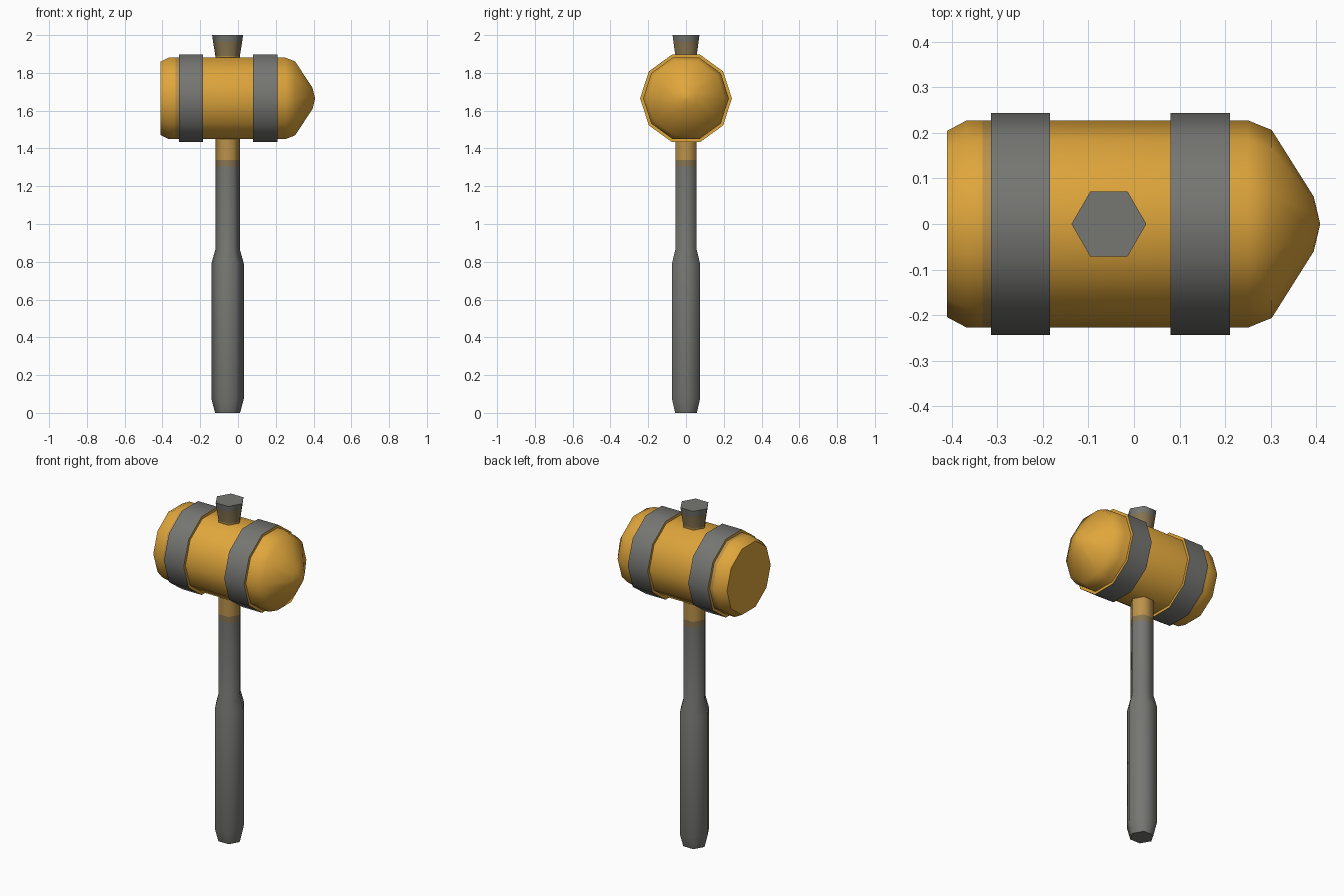
import bpy, bmesh, math
from mathutils import Vector

if "Cube" in bpy.data.objects:
    bpy.data.objects.remove(bpy.data.objects["Cube"])


def material(name, rgb):
    m = bpy.data.materials.new(name)
    m.diffuse_color = (*rgb, 1)
    m.use_nodes = True
    m.node_tree.nodes["Principled BSDF"].inputs["Base Color"].default_value = m.diffuse_color
    return m


gold = material("gold", (0.74, 0.38, 0.045))
dull_gold = material("dull gold", (0.50, 0.29, 0.07))
bronze = material("bronze", (0.24, 0.175, 0.08))
grey = material("grey", (0.18, 0.18, 0.17))


def lathe(name, profile, sides, place, mats, rule, smooth, closed=False):
    """Spin (distance, radius) points; place(d, a, b) puts them in the world."""
    bm = bmesh.new()
    rings = []
    for d, r in profile:
        rings.append([bm.verts.new(place(d, r * math.cos(2 * math.pi * i / sides),
                                         r * math.sin(2 * math.pi * i / sides)))
                      for i in range(sides)])
    pairs = list(zip(rings, rings[1:]))
    if closed:
        pairs.append((rings[-1], rings[0]))
    for k, (lo, hi) in enumerate(pairs):
        for i in range(sides):
            j = (i + 1) % sides
            bm.faces.new((lo[i], lo[j], hi[j], hi[i])).material_index = rule(k)
    if not closed:
        bm.faces.new(rings[0]).material_index = rule(0)
        bm.faces.new(rings[-1]).material_index = rule(len(pairs) - 1)
    bmesh.ops.remove_doubles(bm, verts=bm.verts, dist=0.0005)
    bmesh.ops.recalc_face_normals(bm, faces=bm.faces)
    me = bpy.data.meshes.new(name)
    bm.to_mesh(me)
    bm.free()
    for m in mats:
        me.materials.append(m)
    ob = bpy.data.objects.new(name, me)
    bpy.context.collection.objects.link(ob)
    bpy.ops.object.select_all(action='DESELECT')
    ob.select_set(True)
    bpy.context.view_layer.objects.active = ob
    bpy.ops.object.shade_smooth_by_angle(angle=math.radians(smooth))
    return ob


def upright(d, a, b):
    return Vector((-0.055 + a, b, d))


def sideways(d, a, b):
    return Vector((d, a, 1.665 + b))


# hexagonal handle: thick grip, shaft, gold neck and flared top
handle = [(0, 0.066), (0.075, 0.086), (0.79, 0.086), (0.865, 0.065), (1.305, 0.065),
          (1.34, 0.065), (1.89, 0.065), (1.965, 0.077), (2.0, 0.082)]
handle_colours = [0, 0, 0, 0, 1, 2, 1, 0]
lathe("handle", handle, 6, upright, (grey, bronze, dull_gold),
      lambda k: handle_colours[k], 62)

# ten-sided head with a chamfered back and a blunt point
head = [(-0.41, 0.204), (-0.367, 0.227), (-0.332, 0.227), (-0.313, 0.227),
        (0.25, 0.227), (0.302, 0.206), (0.394, 0.06), (0.408, 0.001)]
lathe("head", head, 10, sideways, (gold, dull_gold),
      lambda k: 1 if k == 2 else 0, 42)

# two bands with grey outer faces and gold edges
for name, x0, x1 in (("back_band", -0.313, -0.184), ("front_band", 0.08, 0.21)):
    band = [(x0, 0.215), (x0, 0.243), (x1, 0.243), (x1, 0.215)]
    lathe(name, band, 10, sideways, (grey, gold),
          lambda k: 0 if k == 1 else 1, 42, closed=True)
